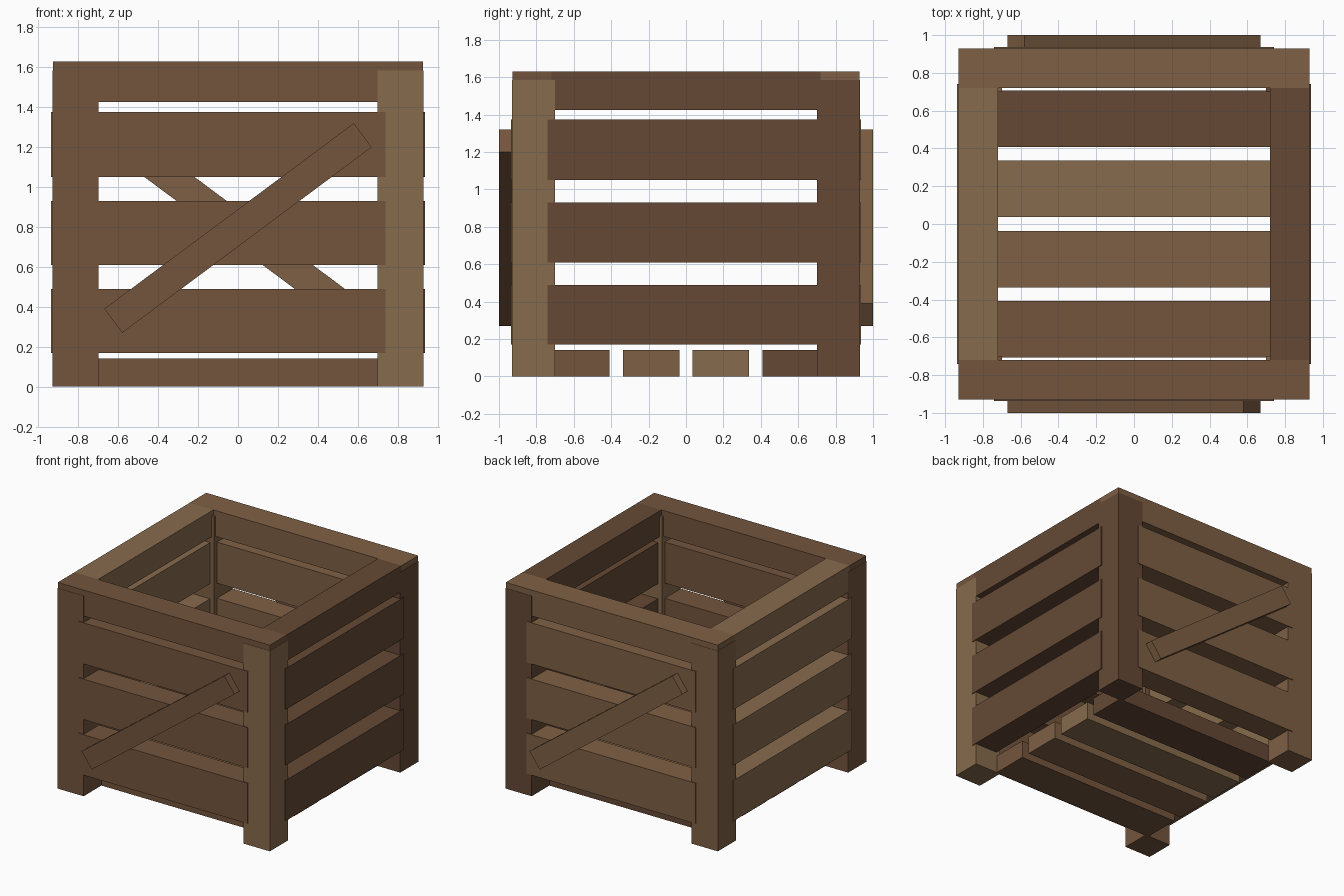
import bpy, bmesh
from math import pi, atan2, hypot
from mathutils import Matrix, Vector

if "Cube" in bpy.data.objects:
    bpy.data.objects.remove(bpy.data.objects["Cube"])


def wood(name, r, g, b):
    m = bpy.data.materials.new(name)
    m.diffuse_color = (r, g, b, 1)
    m.use_nodes = True
    m.node_tree.nodes["Principled BSDF"].inputs["Base Color"].default_value = m.diffuse_color
    return m


REDDISH = wood("reddish_wood", 0.175, 0.091, 0.048)
DARK = wood("dark_wood", 0.130, 0.066, 0.035)
LIGHT = wood("light_wood", 0.245, 0.147, 0.074)
MID = wood("mid_wood", 0.212, 0.117, 0.058)


def beam(name, x, y, z, mat, turn=Matrix()):
    """Box spanning the given ranges, baked through an optional transform."""
    size = Vector((x[1] - x[0], y[1] - y[0], z[1] - z[0]))
    mid = Vector((x[0] + x[1], y[0] + y[1], z[0] + z[1])) / 2
    bm = bmesh.new()
    bmesh.ops.create_cube(bm, size=1)
    bm.transform(turn @ Matrix.Translation(mid) @ Matrix.Diagonal((*size, 1)))
    me = bpy.data.meshes.new(name)
    bm.to_mesh(me)
    bm.free()
    me.materials.append(mat)
    ob = bpy.data.objects.new(name, me)
    bpy.context.collection.objects.link(ob)
    return ob


# Four sides: each is the front side turned about z
sides = [("front", 0, REDDISH), ("right", pi / 2, DARK),
         ("back", pi, MID), ("left", -pi / 2, LIGHT)]
slat_z = [(0.17, 0.49), (0.61, 0.93), (1.05, 1.375)]
for side, angle, mat in sides:
    turn = Matrix.Rotation(angle, 4, 'Z')
    for i, z in enumerate(slat_z):
        beam(f"{side}_slat_{i + 1}", (-0.74, 0.74), (-0.936, -0.735), z, mat, turn)
    # Top rail: front and back run full width, the others fit between
    half = 0.928 if side in ("front", "back") else 0.72
    beam(f"{side}_top_rail", (-half, half), (-0.928, -0.72), (1.425, 1.63), mat, turn)

# Corner posts
for name, sx, sy, mat in [("front_left", -1, -1, REDDISH), ("front_right", 1, -1, LIGHT),
                          ("back_right", 1, 1, DARK), ("back_left", -1, 1, MID)]:
    beam(f"{name}_post", sorted((sx * 0.70, sx * 0.93)),
         sorted((sy * 0.70, sy * 0.93)), (0, 1.585), mat)

# Floor boards
for i, mat in enumerate([REDDISH, MID, LIGHT, DARK]):
    y = (i - 1.5) * 0.372
    beam(f"floor_board_{i + 1}", (-0.73, 0.73), (y - 0.15, y + 0.15), (0, 0.14), mat)

# Diagonal braces on the front and back
dx, dz = 1.25, 0.93
half = hypot(dx, dz) / 2
tilt = Matrix.Translation((0, 0, 0.795)) @ Matrix.Rotation(-atan2(dz, dx), 4, 'Y')
for side, angle, mat in [sides[0], sides[2]]:
    beam(f"{side}_brace", (-half, half), (-1.0, -0.925), (-0.075, 0.075), mat,
         Matrix.Rotation(angle, 4, 'Z') @ tilt)
